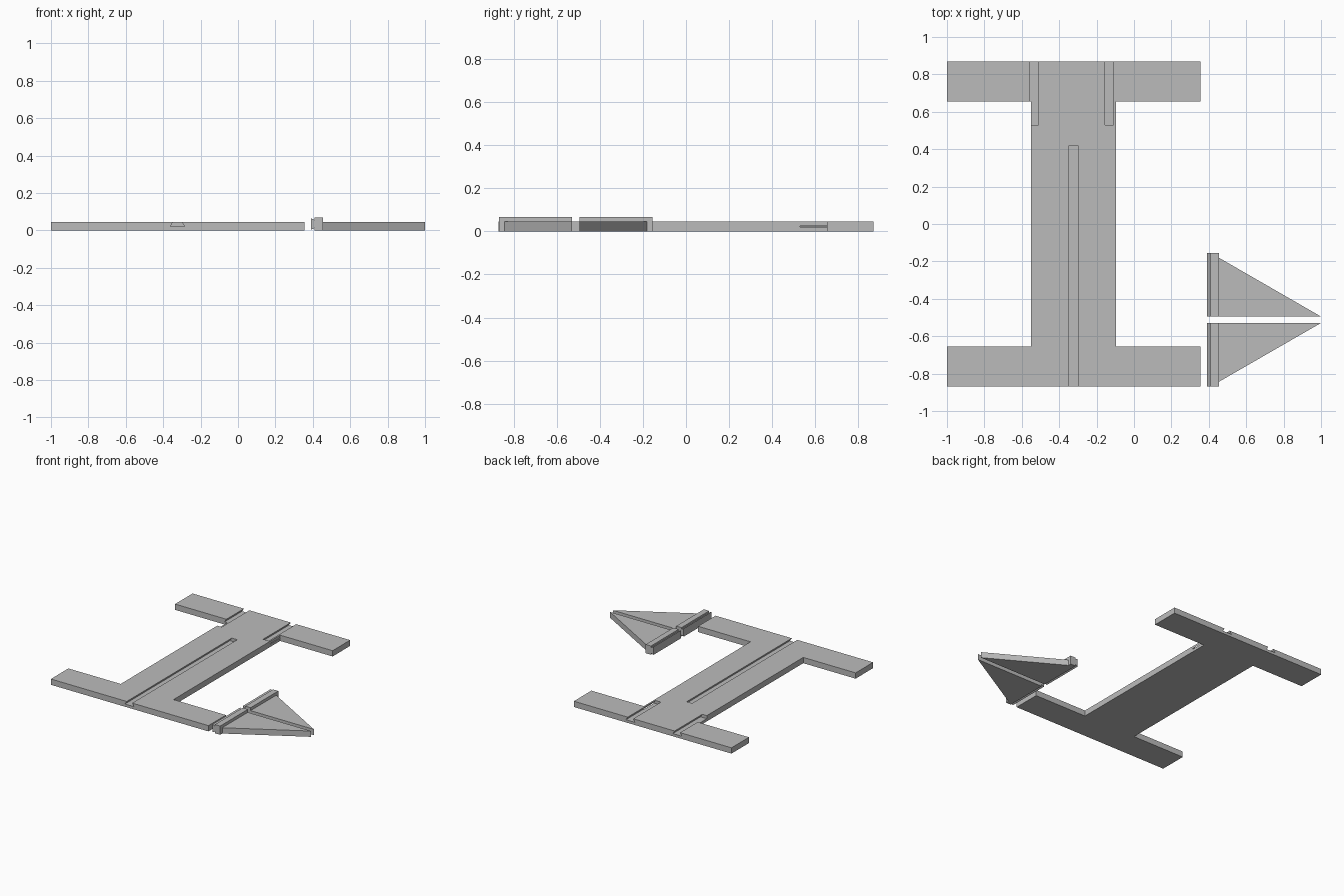
import bpy
import bmesh

if "Cube" in bpy.data.objects:
    bpy.data.objects.remove(bpy.data.objects["Cube"], do_unlink=True)

grey = bpy.data.materials.new("plain grey")
grey.use_nodes = True
colour = (0.5, 0.5, 0.5, 1)
grey.diffuse_color = colour
grey.node_tree.nodes["Principled BSDF"].inputs["Base Color"].default_value = colour

TOP = 0.045      # plate thickness
FLOOR = 0.021    # height of the groove floor
END = 0.87       # half length of the plate


def prism(name, start, sweep):
    """Extrude a flat outline of 3D points along a vector."""
    bm = bmesh.new()
    face = bm.faces.new([bm.verts.new(p) for p in start])
    ext = bmesh.ops.extrude_face_region(bm, geom=[face])
    moved = [g for g in ext["geom"] if isinstance(g, bmesh.types.BMVert)]
    bmesh.ops.translate(bm, verts=moved, vec=sweep)
    bmesh.ops.recalc_face_normals(bm, faces=bm.faces)
    mesh = bpy.data.meshes.new(name)
    bm.to_mesh(mesh)
    bm.free()
    mesh.materials.append(grey)
    obj = bpy.data.objects.new(name, mesh)
    bpy.context.collection.objects.link(obj)
    return obj


def flat_prism(name, outline):
    return prism(name, [(x, y, 0) for x, y in outline], (0, 0, TOP))


def side_prism(name, profile, y0, y1):
    return prism(name, [(x, y0, z) for x, z in profile], (0, y1 - y0, 0))


# I-shaped base plate
left, right, web_l, web_r = -1, 0.355, -0.55, -0.096
inner = 0.655
plate = flat_prism("base_plate", [
    (left, -END), (right, -END), (right, -inner), (web_r, -inner),
    (web_r, inner), (right, inner), (right, END), (left, END),
    (left, inner), (web_l, inner), (web_l, -inner), (left, -inner)])

# Dovetail grooves: centre x, start y, end y
over = 0.02
for x, y0, y1 in [(-0.324, -END - over, 0.42),
                  (-0.535, 0.53, END + over),
                  (-0.132, 0.53, END + over)]:
    wide, narrow = 0.039, 0.0235
    cutter = side_prism("groove_cutter", [
        (x - wide, FLOOR), (x + wide, FLOOR), (x + narrow, TOP),
        (x + narrow, TOP + over), (x - narrow, TOP + over), (x - narrow, TOP)], y0, y1)
    cutter.hide_render = True
    mod = plate.modifiers.new("groove", "BOOLEAN")
    mod.operation = "DIFFERENCE"
    mod.solver = "EXACT"
    mod.object = cutter
    bpy.context.view_layer.objects.active = plate
    bpy.ops.object.modifier_apply(modifier=mod.name)
    bpy.data.objects.remove(cutter, do_unlink=True)

# Two mirrored triangular brackets with dovetail rails
mid, gap, rail_x, rail_end, height = -0.512, 0.017, 0.455, 0.357, 0.068
rail_profile = [(0.39, 0.003), (0.41, 0.013), (0.41, 0), (rail_x, 0),
                (rail_x, height), (0.41, height), (0.41, 0.055), (0.39, 0.065)]
for side, s in (("back", 1), ("front", -1)):
    side_prism(side + "_bracket_rail", rail_profile, mid + s * gap, mid + s * rail_end)
    flat_prism(side + "_bracket_web", [
        (rail_x, mid + s * gap), (1, mid + s * gap), (rail_x, mid + s * 0.331)])
